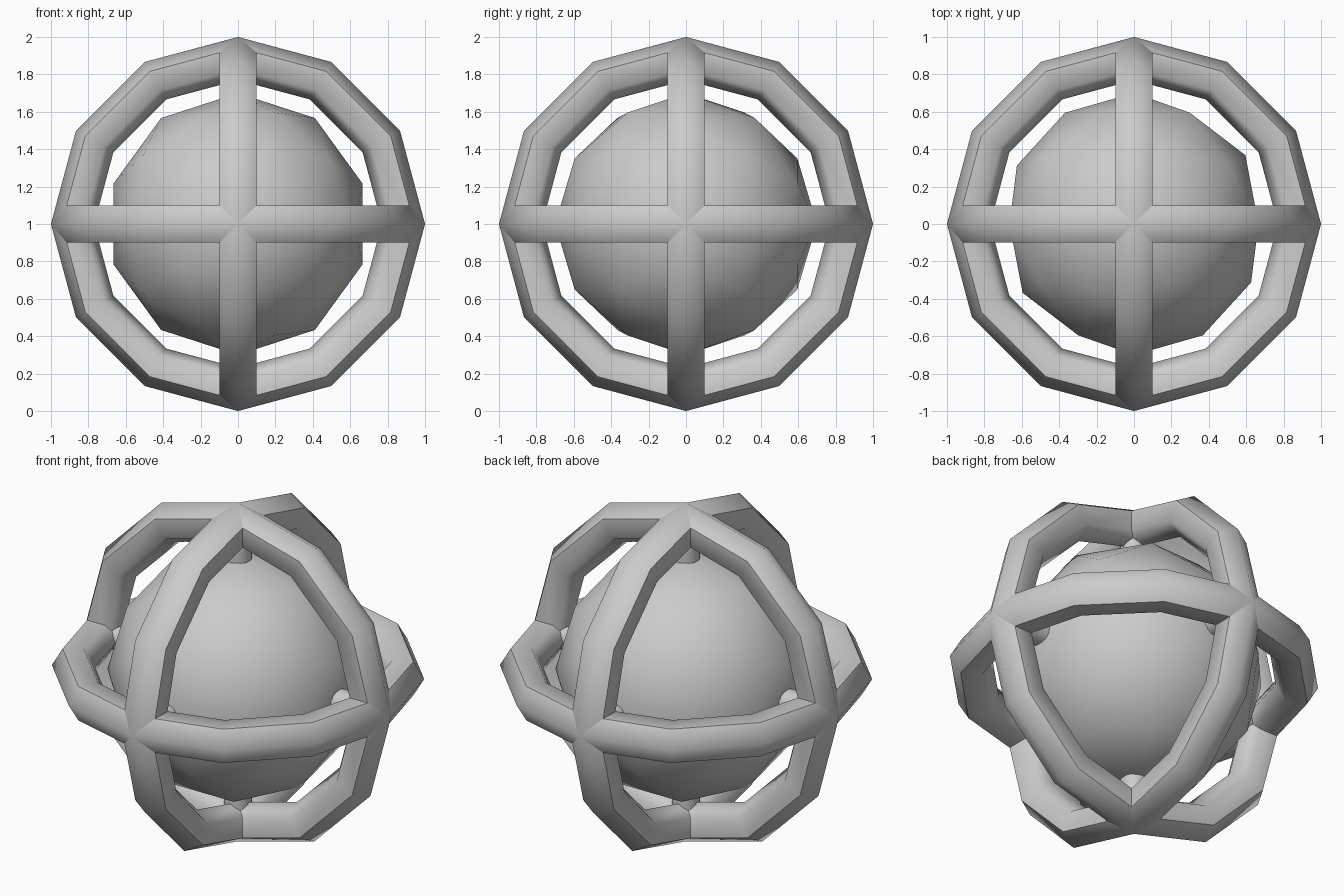
import bpy
from math import pi, hypot
from mathutils import Vector

cube = bpy.data.objects.get("Cube")
if cube:
    bpy.data.objects.remove(cube, do_unlink=True)

CENTRE = Vector((0, 0, 1))
MAJOR, MINOR = 0.8845, 0.1155

grey = bpy.data.materials.new("plain grey")
grey.use_nodes = True
colour = (0.6, 0.6, 0.6, 1)
grey.diffuse_color = colour
grey.node_tree.nodes["Principled BSDF"].inputs["Base Color"].default_value = colour


def finish(name):
    obj = bpy.context.object
    obj.name = name
    obj.data.materials.append(grey)
    return obj


# Faceted core ball
bpy.ops.mesh.primitive_ico_sphere_add(subdivisions=2, radius=0.7, location=CENTRE,
                                      rotation=(pi / 2, 0, 0))
finish("core_ball")
bpy.ops.object.shade_smooth()

# Three crossing hexagonal-section rings, creased along the two outer shoulders
rings = {"level_ring": (0, 0, 0), "front_ring": (pi / 2, 0, 0), "side_ring": (0, pi / 2, 0)}
for name, turn in rings.items():
    bpy.ops.mesh.primitive_torus_add(major_segments=12, minor_segments=6, major_radius=MAJOR,
                                     minor_radius=MINOR, location=CENTRE, rotation=turn)
    ring = finish(name)
    bpy.ops.object.shade_smooth()
    for edge in ring.data.edges:
        ends = [ring.data.vertices[i].co for i in edge.vertices]
        shoulder = all(abs(p.z) > 0.05 and hypot(p.x, p.y) > MAJOR for p in ends)
        edge.use_edge_sharp = shoulder

# Short posts holding the ball at each ring crossing
posts = {"top": (0, 0, 1), "bottom": (0, 0, -1), "left": (1, 0, 0),
         "right": (-1, 0, 0), "front": (0, -1, 0), "back": (0, 1, 0)}
for name, way in posts.items():
    axis = Vector(way)
    bpy.ops.mesh.primitive_cylinder_add(vertices=16, radius=0.075, depth=0.25,
                                        location=CENTRE + axis * 0.725,
                                        rotation=axis.to_track_quat("Z", "Y").to_euler())
    finish(name + "_post")
    bpy.ops.object.shade_smooth_by_angle(angle=pi / 6)
